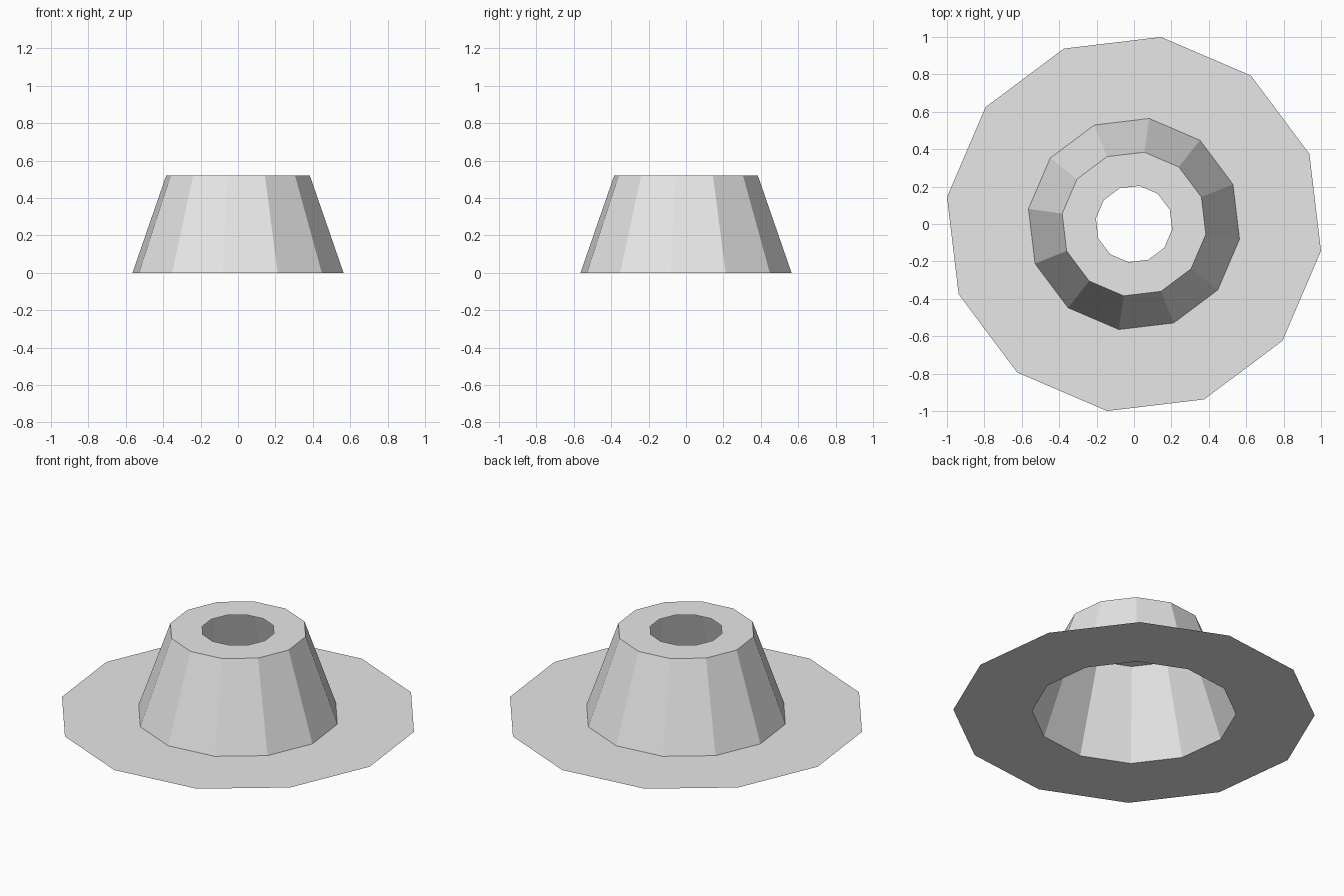
import bpy
import math

cube = bpy.data.objects.get("Cube")
if cube:
    bpy.data.objects.remove(cube, do_unlink=True)

SIDES = 12
TURN = math.radians(-8.2)

grey = bpy.data.materials.new("light_grey")
grey.use_nodes = True
colour = (0.8, 0.8, 0.8, 1)
grey.diffuse_color = colour
grey.node_tree.nodes["Principled BSDF"].inputs["Base Color"].default_value = colour


def ring_shell(name, inner, outer):
    """Flat-sided open band between two (radius, height) rings."""
    verts = []
    for radius, z in (outer, inner):
        for i in range(SIDES):
            a = TURN + math.tau * i / SIDES
            verts.append((radius * math.cos(a), radius * math.sin(a), z))
    faces = []
    for i in range(SIDES):
        j = (i + 1) % SIDES
        faces.append((i, j, SIDES + j, SIDES + i))
    mesh = bpy.data.meshes.new(name)
    mesh.from_pydata(verts, [], faces)
    mesh.materials.append(grey)
    obj = bpy.data.objects.new(name, mesh)
    bpy.context.collection.objects.link(obj)
    return obj


# Profile rings, from the outer edge up to the hole
brim_edge = (1.01, 0)
cone_foot = (0.57, 0)
cone_top = (0.388, 0.52)
hole_edge = (0.206, 0.52)

ring_shell("flat_brim", cone_foot, brim_edge)
ring_shell("cone_wall", cone_top, cone_foot)
ring_shell("top_ring", hole_edge, cone_top)
